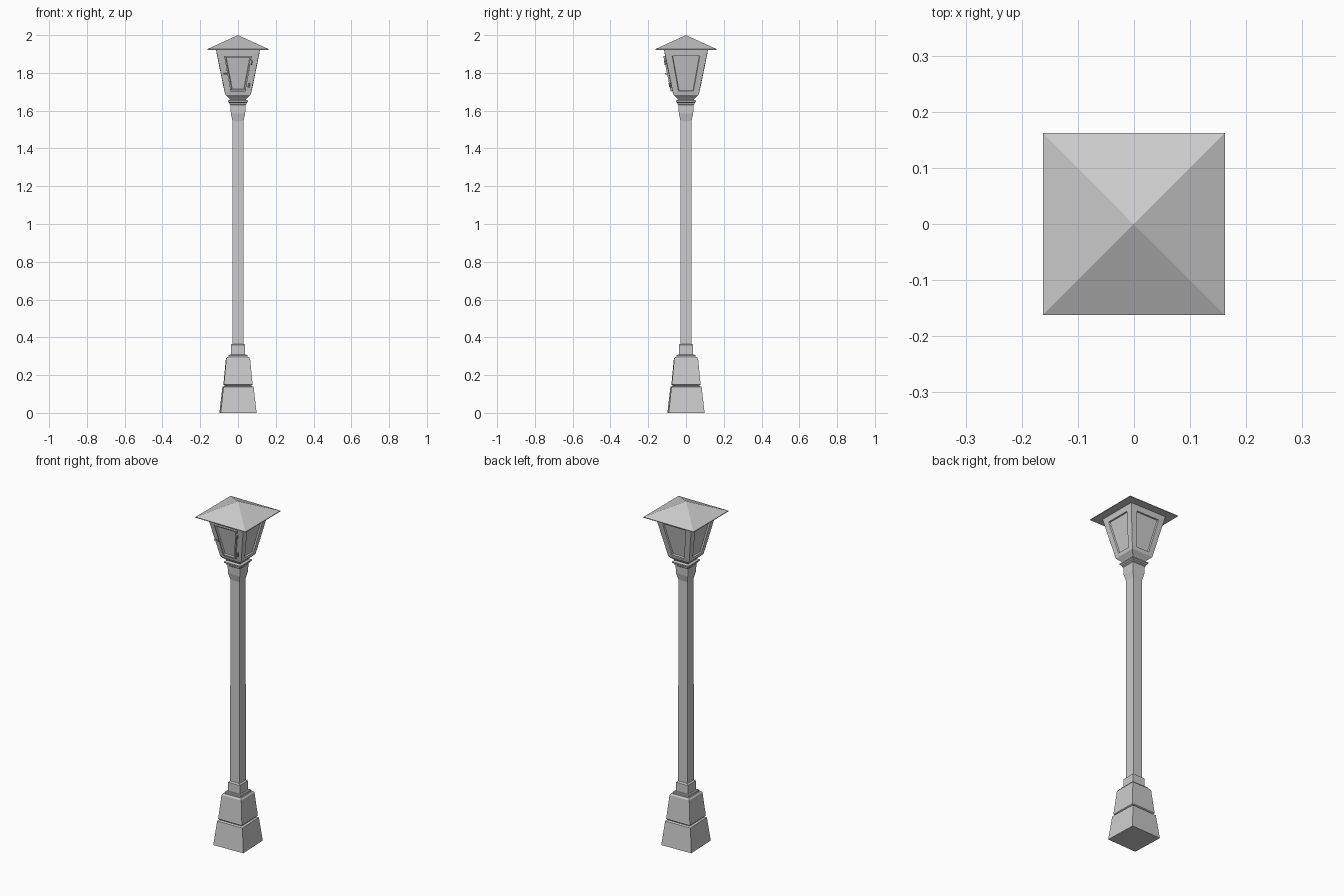
import bpy
import bmesh
import math
from mathutils import Vector

cube = bpy.data.objects.get("Cube")
if cube:
    bpy.data.objects.remove(cube, do_unlink=True)

grey = bpy.data.materials.new("light grey metal")
grey.use_nodes = True
colour = (0.6, 0.6, 0.6, 1)
grey.diffuse_color = colour
grey.node_tree.nodes["Principled BSDF"].inputs["Base Color"].default_value = colour


def finish(name, bm):
    bmesh.ops.recalc_face_normals(bm, faces=bm.faces)
    mesh = bpy.data.meshes.new(name)
    bm.to_mesh(mesh)
    bm.free()
    mesh.materials.append(grey)
    obj = bpy.data.objects.new(name, mesh)
    bpy.context.collection.objects.link(obj)
    return obj


def square_loft(profile):
    """Stack square rings given as (half width, height)."""
    bm = bmesh.new()
    rings = []
    for h, z in profile:
        rings.append([bm.verts.new((x * h, y * h, z))
                      for x, y in ((-1, -1), (1, -1), (1, 1), (-1, 1))])
    for low, high in zip(rings, rings[1:]):
        for i in range(4):
            j = (i + 1) % 4
            bm.faces.new((low[i], low[j], high[j], high[i]))
    bm.faces.new(rings[0][::-1])
    bm.faces.new(rings[-1])
    bm.normal_update()
    return bm


def rod(name, start, end, radius):
    """Small eight-sided rod between two points."""
    start, end = Vector(start), Vector(end)
    axis = end - start
    bm = bmesh.new()
    bmesh.ops.create_cone(bm, cap_ends=True, segments=8, radius1=radius,
                          radius2=radius, depth=axis.length)
    rotation = axis.to_track_quat('Z', 'Y').to_matrix()
    bmesh.ops.rotate(bm, verts=bm.verts, matrix=rotation)
    bmesh.ops.translate(bm, verts=bm.verts, vec=(start + end) / 2)
    return finish(name, bm)


# Base blocks, each very slightly turned
plinth = finish("plinth", square_loft([(0.095, 0), (0.08, 0.138), (0.07, 0.142)]))
plinth.rotation_euler.z = math.radians(2)
block = finish("upper_base_block", square_loft(
    [(0.069, 0.138), (0.069, 0.145), (0.076, 0.15), (0.063, 0.288), (0.056, 0.297)]))
block.rotation_euler.z = math.radians(1)

# Pole with its foot and flared head
finish("pole_foot_plate", square_loft([(0.05, 0.29), (0.05, 0.305), (0.046, 0.308)]))
finish("pole", square_loft([(0.038, 0.30), (0.038, 0.36), (0.030, 0.366),
                            (0.029, 1.545), (0.038, 1.585), (0.040, 1.632)]))

# Collar under the lantern
finish("collar", square_loft([(0.036, 1.625), (0.044, 1.633), (0.044, 1.64),
                              (0.053, 1.646), (0.053, 1.653), (0.041, 1.66)]))

# Lantern body: sunken windows on three sides, raised door on the front
bm = square_loft([(0.040, 1.655), (0.046, 1.664), (0.067, 1.684), (0.116, 1.922)])
sides = [f for f in bm.faces if f.calc_center_median().z > 1.75 and abs(f.normal.z) < 0.6]
for face in sides:
    front = face.normal.y < -0.7
    bmesh.ops.inset_region(bm, faces=[face], thickness=0.026, use_even_offset=True)
    across = Vector((0, 0, 1)).cross(face.normal).normalized()
    centre = face.calc_center_median()
    for v in face.verts:
        v.co -= across * (v.co - centre).dot(across) * 0.13
        v.co.z -= 0.006
    face.normal_update()
    if front:
        bmesh.ops.inset_region(bm, faces=[face], thickness=0.0005, depth=0.009)
        bmesh.ops.inset_region(bm, faces=[face], thickness=0.010)
    bmesh.ops.inset_region(bm, faces=[face], thickness=0.004, depth=-0.008)
finish("lantern_body", bm)


def front_y(z):
    """Depth of the sloping lantern front at a height."""
    return -0.067 - 0.049 * (z - 1.684) / 0.238


# Door hinges and handle
for label, z, x in (("upper", 1.855, 0.071), ("lower", 1.735, 0.058)):
    a, b = z - 0.011, z + 0.011
    rod(label + "_door_hinge", (x - 0.002, front_y(a) - 0.008, a),
        (x + 0.002, front_y(b) - 0.008, b), 0.005)
y = front_y(1.795)
rod("door_handle_stem", (-0.055, y, 1.795), (-0.055, y - 0.02, 1.795), 0.003)
rod("door_handle", (-0.052, y - 0.018, 1.795), (-0.076, y - 0.018, 1.795), 0.004)

# Pyramid roof
bm = square_loft([(0.162, 1.922), (0.162, 1.926), (0.0005, 2.0)])
bmesh.ops.remove_doubles(bm, verts=bm.verts, dist=0.002)
finish("roof", bm)
